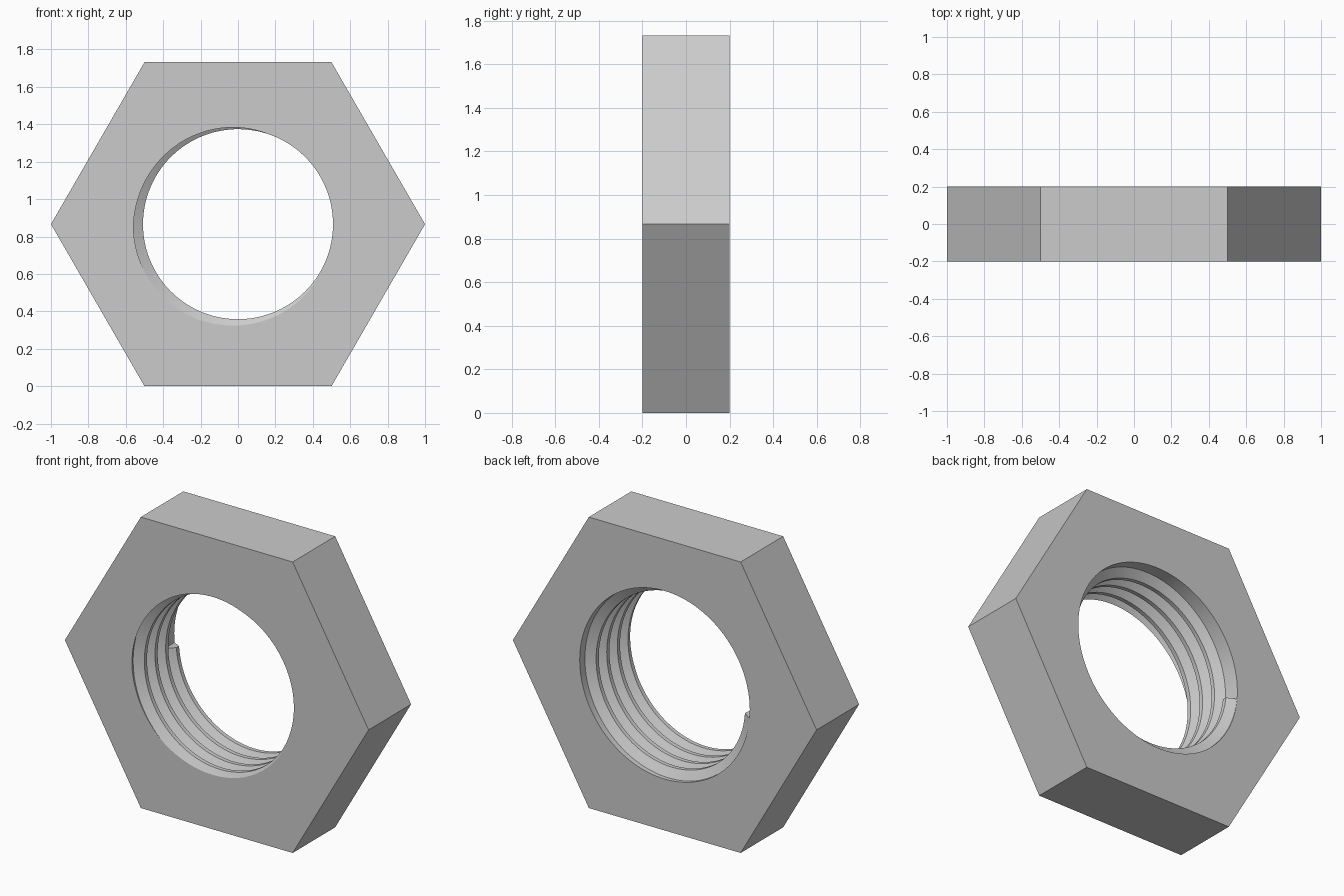
import bpy, bmesh
from math import sin, cos, pi, radians, sqrt

if "Cube" in bpy.data.objects:
    bpy.data.objects.remove(bpy.data.objects["Cube"], do_unlink=True)

HALF = 0.2                      # half the thickness
MID = sqrt(3) / 2               # height of the bore axis
MINOR, MAJOR = 0.508, 0.56      # thread crest and root radii
PITCH = 0.1
CREST, BASE = 0.0125, 0.0435    # half widths of the ridge at crest and root
END_ANGLE, END_DEPTH = radians(185), 0.356
STEPS = 128
RIDGES = 6

metal = bpy.data.materials.new("plain_grey_metal")
metal.use_nodes = True
colour = (0.6, 0.6, 0.6, 1)
metal.diffuse_color = colour
metal.node_tree.nodes["Principled BSDF"].inputs["Base Color"].default_value = colour

bm = bmesh.new()


def point(radius, depth, angle):
    return bm.verts.new((radius * cos(angle), depth - HALF, MID + radius * sin(angle)))


def ridge(centre, angle):
    """Four points across one trapezoid thread ridge."""
    return [point(MAJOR, centre - BASE, angle), point(MINOR, centre - CREST, angle),
            point(MINOR, centre + CREST, angle), point(MAJOR, centre + BASE, angle)]


# Threaded bore: columns of ridge points that advance one pitch per turn
columns = []
for i in range(STEPS + 1):
    t = i / STEPS
    angle = END_ANGLE - 2 * pi * t
    col = []
    for k in range(RIDGES):
        col += ridge(END_DEPTH - PITCH * (RIDGES - k - t), angle)
    col.append(point(MAJOR, 2 * HALF, angle))
    columns.append(col)

# The ridge stops at the back with a flat end
end_cap = columns[-1][-5:-1]
bm.faces.new(end_cap)
foot = [point(MAJOR, END_DEPTH + s * BASE, END_ANGLE) for s in (-1, 1)]

for i in range(STEPS):
    a, b = columns[i], columns[i + 1]
    for j in range(len(a) - 1):
        extra = foot if i == 0 and j == len(a) - 2 else []
        bm.faces.new([a[j]] + extra + [a[j + 1], b[j + 1], b[j]])

bmesh.ops.remove_doubles(bm, verts=bm.verts[:], dist=1e-5)

# Trim the thread flush with the front face
bmesh.ops.bisect_plane(bm, geom=bm.verts[:] + bm.edges[:] + bm.faces[:], dist=1e-6,
                       plane_co=(0, -HALF, 0), plane_no=(0, -1, 0), clear_outer=True)

# Hexagonal front and back faces around the bore rims
rings = []
for y in (-HALF, HALF):
    rim = [e for e in bm.edges if e.is_boundary
           and all(abs(v.co.y - y) < 1e-4 for v in e.verts)]
    ring = [bm.verts.new((cos(k * pi / 3), y, MID + sin(k * pi / 3))) for k in range(6)]
    outline = [bm.edges.new((ring[k], ring[(k + 1) % 6])) for k in range(6)]
    bmesh.ops.triangle_fill(bm, edges=rim + outline, use_beauty=True)
    rings.append(ring)

# Six outer flats
front, back = rings
for k in range(6):
    n = (k + 1) % 6
    bm.faces.new((front[k], front[n], back[n], back[k]))

bmesh.ops.recalc_face_normals(bm, faces=bm.faces[:])
mesh = bpy.data.meshes.new("hex_nut")
bm.to_mesh(mesh)
bm.free()
mesh.materials.append(metal)
nut = bpy.data.objects.new("hex_nut", mesh)
bpy.context.collection.objects.link(nut)

bpy.context.view_layer.objects.active = nut
nut.select_set(True)
bpy.ops.object.shade_smooth_by_angle(angle=radians(20))
